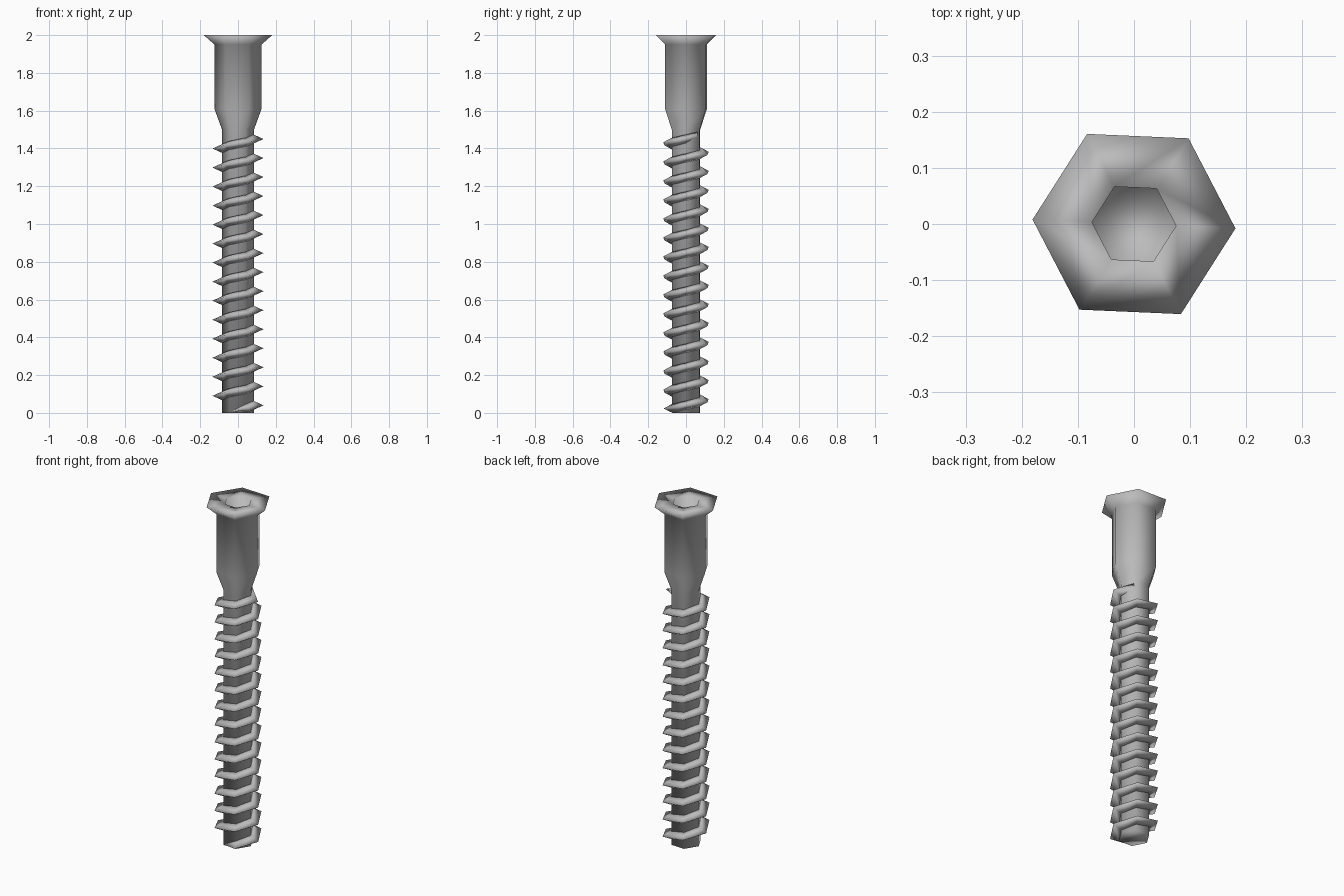
import bpy
import bmesh
from math import cos, sin, radians

SIDES = 6
TWIST = radians(-2.5)
STEP = radians(360 / SIDES)

cube = bpy.data.objects.get("Cube")
if cube:
    bpy.data.objects.remove(cube, do_unlink=True)

steel = bpy.data.materials.new("grey steel")
steel.use_nodes = True
colour = (0.5, 0.5, 0.5, 1)
steel.diffuse_color = colour
steel.node_tree.nodes["Principled BSDF"].inputs["Base Color"].default_value = colour


def corner(bm, radius, z, k):
    a = TWIST + k * STEP
    return bm.verts.new((radius * cos(a), radius * sin(a), z))


def bridge(bm, a, b):
    n = len(a)
    for i in range(n):
        j = (i + 1) % n
        bm.faces.new((a[i], a[j], b[j], b[i]))


def finish(bm, name):
    bmesh.ops.recalc_face_normals(bm, faces=bm.faces)
    for f in bm.faces:
        f.smooth = True
    mesh = bpy.data.meshes.new(name)
    bm.to_mesh(mesh)
    bm.free()
    mesh.materials.append(steel)
    obj = bpy.data.objects.new(name, mesh)
    bpy.context.collection.objects.link(obj)
    return obj


# Six-sided core, taper, shank, countersunk head and hex socket
profile = [(0.085, 0), (0.085, 1.5), (0.125, 1.61), (0.125, 1.95),
           (0.181, 2), (0.075, 2), (0.075, 1.93)]
bm = bmesh.new()
rings = [[corner(bm, r, z, k) for k in range(SIDES)] for r, z in profile]
for low, high in zip(rings, rings[1:]):
    bridge(bm, low, high)
bm.faces.new(rings[0])
bm.faces.new(rings[-1])
finish(bm, "screw_body")

# Helical thread, fading into the core at both ends
TURNS, PITCH, FIRST_Z = 14, 0.1007, 0.04
ROOT, CREST, HALF = 0.08, 0.135, 0.025
first, last = -2, TURNS * SIDES + 1
bm = bmesh.new()
sections = []
for k in range(first, last + 1):
    z = FIRST_Z + k * PITCH / SIDES
    tip = ROOT if k in (first, last) else CREST
    sections.append([corner(bm, ROOT, max(z - HALF, 0), k),
                     corner(bm, tip, z, k),
                     corner(bm, ROOT, z + HALF, k)])
for a, b in zip(sections, sections[1:]):
    bridge(bm, a, b)
finish(bm, "thread")
